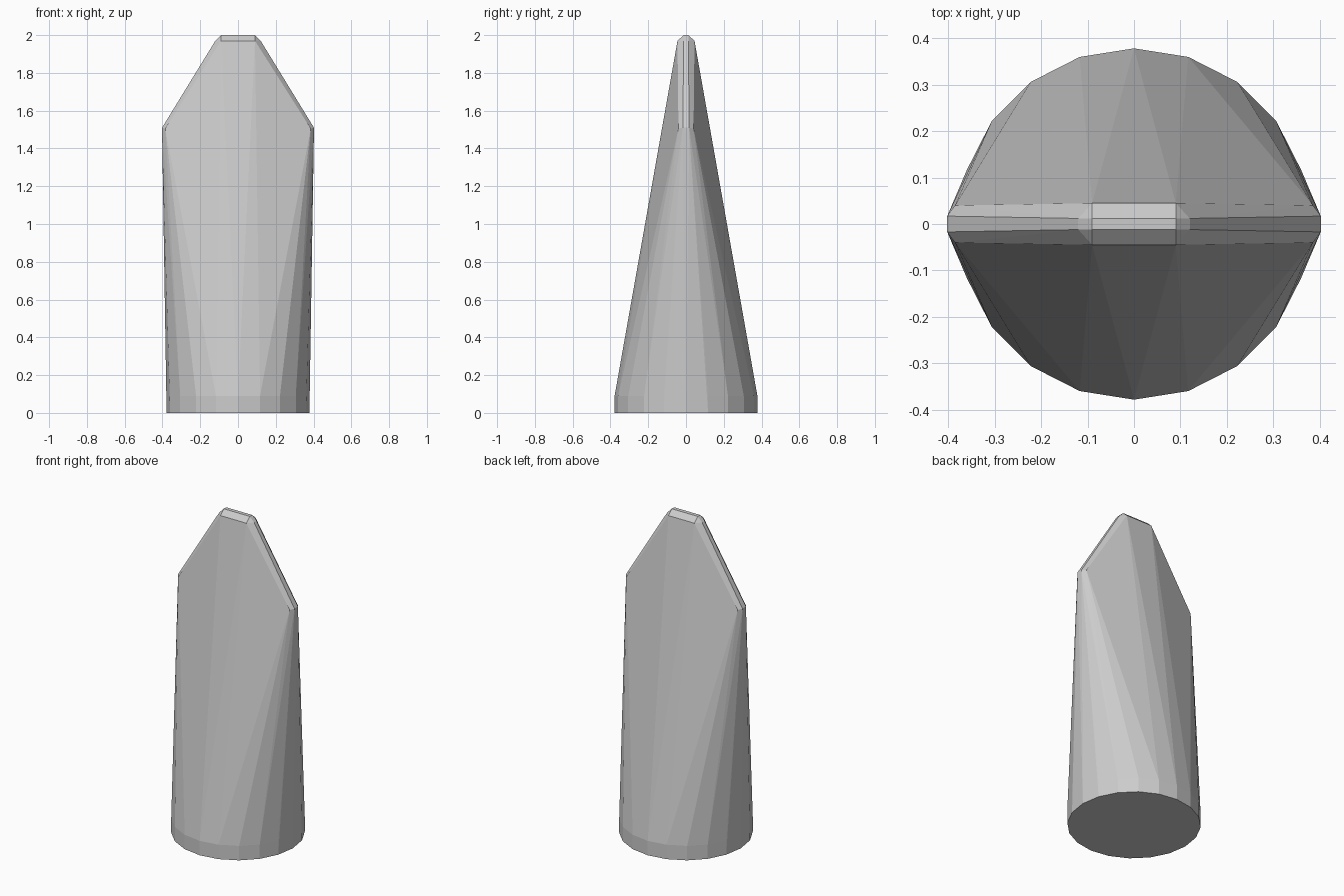
import bpy, bmesh
from math import sin, cos, pi

if "Cube" in bpy.data.objects:
    bpy.data.objects.remove(bpy.data.objects["Cube"])

bm = bmesh.new()

# round 20-sided base collar
for z in (0.0, 0.09):
    for i in range(20):
        a = 2 * pi * i / 20
        bm.verts.new((0.378 * cos(a), 0.378 * sin(a), z))

# chamfered flat tip, mirrored into four quadrants
tip = [(0.09, 0.012, 2.0), (0.09, 0.045, 1.97), (0.12, 0.012, 1.97),
       (0.402, 0.017, 1.51), (0.385, 0.04, 1.505), (0.402, 0.017, 1.49)]
for sx in (-1, 1):
    for sy in (-1, 1):
        for x, y, z in tip:
            bm.verts.new((sx * x, sy * y, z))

# skin the collar and tip into one tapering wedge
res = bmesh.ops.convex_hull(bm, input=bm.verts[:])
loose = [v for v in bm.verts if not v.link_faces]
bmesh.ops.delete(bm, geom=loose, context='VERTS')
bmesh.ops.dissolve_limit(bm, angle_limit=0.005, verts=bm.verts[:], edges=bm.edges[:])
bmesh.ops.recalc_face_normals(bm, faces=bm.faces[:])

mesh = bpy.data.meshes.new("wedge_body")
bm.to_mesh(mesh)
bm.free()
obj = bpy.data.objects.new("wedge_body", mesh)
bpy.context.collection.objects.link(obj)
